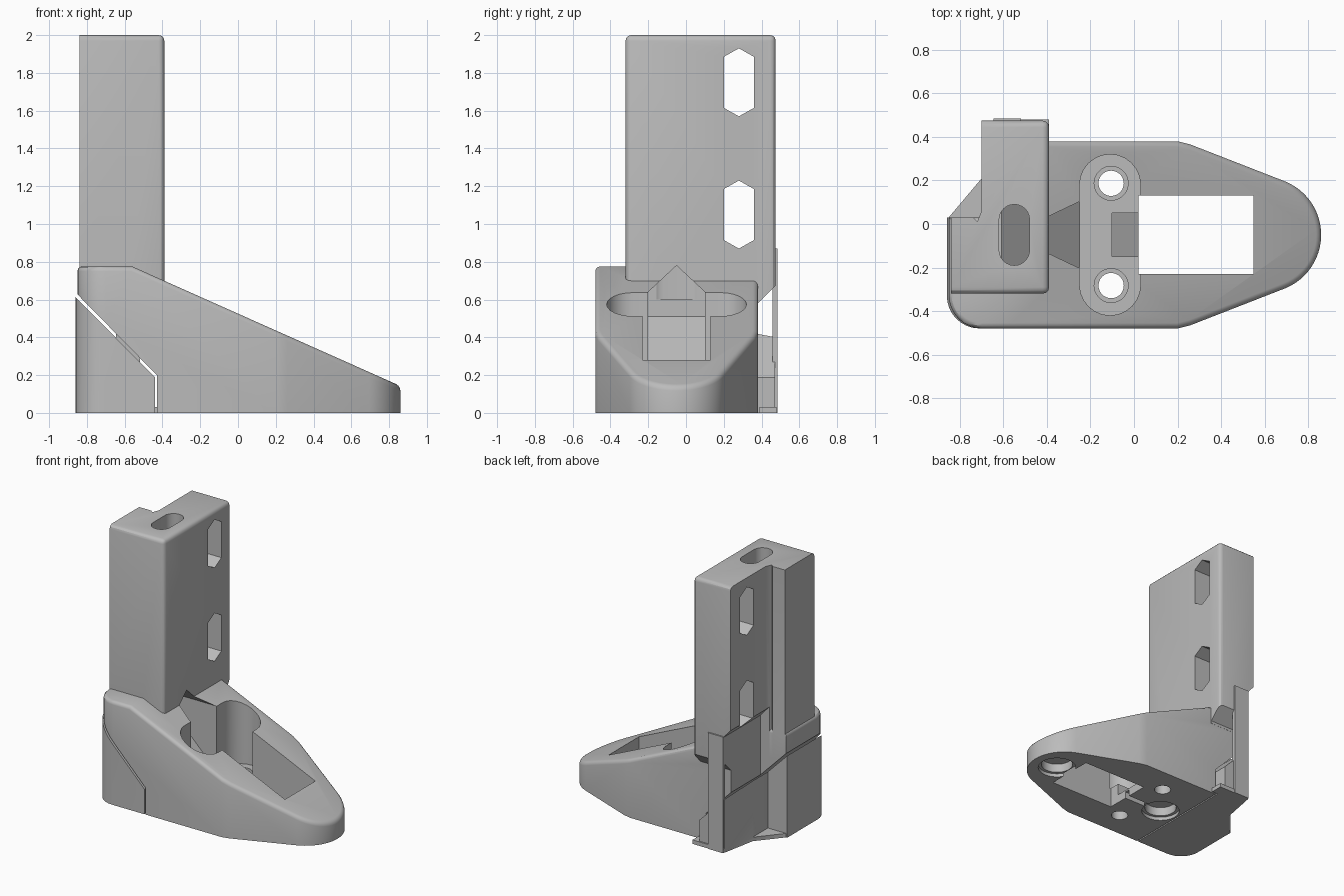
import bpy, bmesh, math

if "Cube" in bpy.data.objects:
    bpy.data.objects.remove(bpy.data.objects["Cube"])

grey = bpy.data.materials.new("plain_grey")
grey.use_nodes = True
grey.diffuse_color = (0.5, 0.5, 0.5, 1)
grey.node_tree.nodes["Principled BSDF"].inputs["Base Color"].default_value = (0.5, 0.5, 0.5, 1)


def prism(name, pts, axis, lo, hi):
    """Extrude a 2D profile along an axis (other two axes in x, y, z order)."""
    place = {"x": lambda a, b, c: (c, a, b),
             "y": lambda a, b, c: (a, c, b),
             "z": lambda a, b, c: (a, b, c)}[axis]
    bm = bmesh.new()
    ends = [[bm.verts.new(place(a, b, c)) for a, b in pts] for c in (lo, hi)]
    bm.faces.new(ends[0])
    bm.faces.new(ends[1])
    n = len(pts)
    for i in range(n):
        j = (i + 1) % n
        bm.faces.new((ends[0][i], ends[0][j], ends[1][j], ends[1][i]))
    bmesh.ops.recalc_face_normals(bm, faces=bm.faces)
    mesh = bpy.data.meshes.new(name)
    bm.to_mesh(mesh)
    bm.free()
    mesh.materials.append(grey)
    ob = bpy.data.objects.new(name, mesh)
    bpy.context.collection.objects.link(ob)
    return ob


def box(name, x, y, z):
    return prism(name, [(x[0], y[0]), (x[1], y[0]), (x[1], y[1]), (x[0], y[1])], "z", *z)


def arc(cx, cy, r, a0, a1, n=12):
    steps = [math.radians(a0 + (a1 - a0) * i / n) for i in range(n + 1)]
    return [(cx + r * math.cos(t), cy + r * math.sin(t)) for t in steps]


def disc(name, x, y, r, lo, hi):
    return prism(name, arc(x, y, r, 0, 350, 35), "z", lo, hi)


def obround(name, x, y0, y1, r, lo, hi):
    return prism(name, arc(x, y1 - r, r, 0, 180) + arc(x, y0 + r, r, 180, 360), "z", lo, hi)


def combine(ob, other, how):
    mod = ob.modifiers.new("combine", "BOOLEAN")
    mod.operation, mod.object, mod.solver = how, other, "EXACT"
    bpy.context.view_layer.objects.active = ob
    bpy.ops.object.modifier_apply(modifier=mod.name)
    bpy.data.objects.remove(other)


def round_edges(ob, size, rule):
    """Round the sharp convex edges that pass the rule."""
    bm = bmesh.new()
    bm.from_mesh(ob.data)
    bmesh.ops.dissolve_limit(bm, angle_limit=0.01, verts=bm.verts, edges=bm.edges)
    edges = [e for e in bm.edges if len(e.link_faces) == 2
             and e.calc_face_angle_signed() > 0.6 and rule(*[v.co for v in e.verts])]
    bmesh.ops.bevel(bm, geom=edges, offset=size, segments=3, profile=0.5,
                    affect="EDGES", clamp_overlap=True)
    bm.to_mesh(ob.data)
    bm.free()


corner = arc(-0.70, -0.33, 0.15, 180, 270, 8)

# Foot: plan outline intersected with the side profile
outline = corner + [(0.20, -0.48), (0.26, -0.465)] + arc(0.595, -0.05, 0.265, -68, 68, 24) \
    + [(0.26, 0.365), (0.20, 0.38), (-0.70, 0.38), (-0.70, 0.03), (-0.85, 0.03)]
foot = prism("foot_and_tower", outline, "z", 0, 1)
slope = prism("slope", [(-1, -0.1), (1, -0.1), (1, 0.08), (-0.56, 0.775), (-1, 0.775)], "y", -1, 1)
combine(foot, slope, "INTERSECT")
round_edges(foot, 0.025, lambda a, b: min(a.z, b.z) > 0.08
            and math.hypot(a.x - b.x, a.y - b.y) > 0.001)

# Tower with a stepped back corner and a fine groove in the step
tower = prism("tower", [(-0.84, -0.32), (-0.39, -0.32), (-0.39, 0.475), (-0.70, 0.475),
                        (-0.70, 0.06), (-0.72, 0.012), (-0.74, 0.03), (-0.84, 0.03)],
              "z", 0.56, 2)
round_edges(tower, 0.03, lambda a, b: (a.x + b.x > -1.6 and abs(a.y + b.y) > 0.5
                                       or a.x + b.x > -0.8) and max(a.z, b.z) > 1.9
            and not (a.x < -0.69 and b.x < -0.69 and a.y > 0))
combine(foot, tower, "UNION")

# Split from the rear wedge, chamfer below the tower, recess at the back
cutters = [
    prism("split", [(-0.43, -0.1), (-0.43, 0.20), (-1, 0.78), (-1, -0.1)], "y", -1, 1),
    prism("chamfer", [(0.381, 0.5), (0.6, 0.5), (0.6, 0.80), (0.381, 0.58)], "x", -1, 0),
    prism("recess", [(-0.9, 0.2), (-0.64, 0.2), (-0.64, 0.86), (-0.72, 0.95), (-0.9, 0.95)],
          "y", 0.031, 0.6),
]

# Gabled tunnel with a sloping floor
tunnel = prism("tunnel", [(-0.20, 0.1), (0.10, 0.1), (0.10, 0.64), (-0.05, 0.78), (-0.20, 0.64)],
               "x", -0.61, -0.12)
floor = prism("tunnel_floor", [(-0.25, 0.15), (0, 0.15), (0, 1), (-0.8, 1), (-0.8, 0.70)], "y", -1, 1)
combine(tunnel, floor, "INTERSECT")

# Pocket, window, cable slot and ramp
cutters += [
    tunnel,
    obround("pocket", -0.11, -0.42, 0.32, 0.14, 0.15, 1.2),
    box("window", (0.02, 0.55), (-0.23, 0.13), (-0.1, 1)),
    obround("tower_slot", -0.55, -0.19, 0.09, 0.07, 0.6, 2.1),
    prism("ramp", [(-0.10, 0.16), (-0.10, 0.14), (0.04, 0.05), (0.04, 0.16)], "y", -0.15, 0.05),
    box("cable_groove", (-0.28, 0.05), (-0.07, -0.03), (-0.1, 0.05)),
]

# Elongated six-sided holes through the tower
for z0, z1 in ((0.87, 1.23), (1.57, 1.93)):
    cutters.append(prism("hex_hole", [(0.28, z0), (0.36, z0 + 0.045), (0.36, z1 - 0.045),
                                      (0.28, z1), (0.20, z1 - 0.045), (0.20, z0 + 0.045)],
                         "x", -1, 0))

# Screw holes with countersinks, and stepped bores underneath
for y in (0.187, -0.283):
    cutters += [disc("screw_hole", -0.105, y, 0.058, -0.1, 0.3),
                disc("countersink", -0.105, y, 0.078, 0.12, 0.3)]
for x in (0.665, -0.285):
    cutters += [disc("bore", x, -0.05, 0.11, -0.1, 0.09),
                disc("bore_rim", x, -0.05, 0.132, -0.1, 0.025)]

for cutter in cutters:
    combine(foot, cutter, "DIFFERENCE")

# Rear wedge under the split
wedge = prism("rear_wedge", [(-0.86, -0.33)] + [(x - 0.01, y) for x, y in corner[1:]]
              + [(-0.44, -0.48), (-0.44, 0.47), (-0.65, 0.47), (-0.70, 0.21),
                 (-0.70, 0.03), (-0.86, 0.03)], "z", 0, 1)
ramp = prism("wedge_slope", [(-1, -0.1), (0, -0.1), (-0.2, -0.055), (-1, 0.755)], "y", -1, 1)
combine(wedge, ramp, "INTERSECT")
sole = prism("sole", [(-0.86, 0.02), (-0.44, 0.02), (-0.44, 0.39), (-0.39, 0.39),
                      (-0.39, 0.48), (-0.645, 0.48), (-0.70, 0.21)], "z", 0, 0.03)
combine(wedge, sole, "UNION")
tab = box("back_tab", (-0.645, -0.52), (0.457, 0.485), (0, 0.87))
combine(wedge, tab, "UNION")

# Shading
for ob in (foot, wedge):
    bpy.ops.object.select_all(action="DESELECT")
    ob.select_set(True)
    bpy.context.view_layer.objects.active = ob
    bpy.ops.object.shade_smooth_by_angle(angle=math.radians(30))
